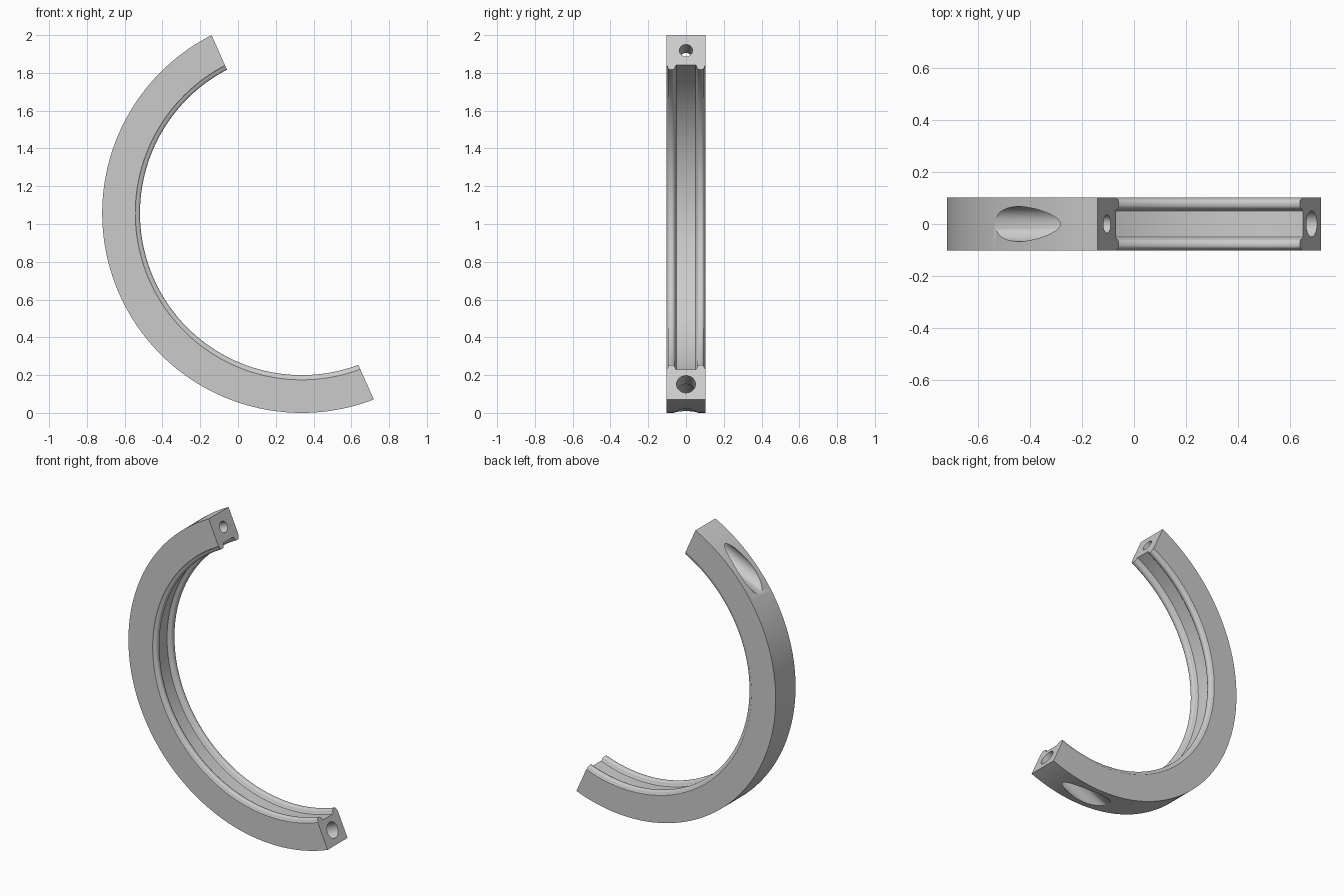
import bpy, bmesh
from math import asin, cos, sin, pi, radians
from mathutils import Matrix

cube = bpy.data.objects.get("Cube")
if cube:
    bpy.data.objects.remove(cube)

R = 1.057          # outer radius of the ring
CUT = 0.053        # clearance removed at the split plane
BOLT = 0.967       # bolt distance from the ring centre
SEAT = 0.165       # depth of the counterbore floor
STEPS = 128

# Split-plane frame: local x runs into the half ring, local z along the split
FRAME = Matrix.Translation((0.338, 0, R)) @ Matrix.Rotation(radians(156), 4, "Y")

grey = bpy.data.materials.new("plain grey")
grey.use_nodes = True
grey.diffuse_color = (0.6, 0.6, 0.6, 1)
grey.node_tree.nodes["Principled BSDF"].inputs["Base Color"].default_value = (0.6, 0.6, 0.6, 1)


def make_object(name, bm):
    bmesh.ops.recalc_face_normals(bm, faces=bm.faces)
    bm.transform(FRAME)
    mesh = bpy.data.meshes.new(name)
    bm.to_mesh(mesh)
    bm.free()
    mesh.materials.append(grey)
    obj = bpy.data.objects.new(name, mesh)
    bpy.context.collection.objects.link(obj)
    return obj


def bore(name, radius, start, end, z):
    bm = bmesh.new()
    place = Matrix.Translation(((start + end) / 2, 0, z)) @ Matrix.Rotation(pi / 2, 4, "Y")
    bmesh.ops.create_cone(bm, cap_ends=True, segments=48, radius1=radius,
                          radius2=radius, depth=end - start, matrix=place)
    obj = make_object(name, bm)
    obj.hide_render = True
    return obj


# Cross-section as (width, radius): outer wall, side, rounded rib, inner floor
half = [(0.1025, R), (0.1025, 0.882), (0.099, 0.879), (0.097, 0.872),
        (0.094, 0.863), (0.088, 0.858), (0.080, 0.857), (0.069, 0.858),
        (0.062, 0.862), (0.058, 0.869), (0.056, 0.879), (0.050, 0.885)]
section = half + [(-y, r) for y, r in reversed(half)]

# Sweep the section, ending every strand on the flat split plane
bm = bmesh.new()
rings = []
for i in range(STEPS + 1):
    ring = []
    for y, r in section:
        first = asin(CUT / r)
        a = first + (pi - 2 * first) * i / STEPS
        ring.append(bm.verts.new((r * sin(a), y, -r * cos(a))))
    rings.append(ring)
n = len(section)
for a, b in zip(rings, rings[1:]):
    for j in range(n):
        k = (j + 1) % n
        bm.faces.new((a[j], a[k], b[k], b[j]))
bm.faces.new(rings[0])
bm.faces.new(rings[-1][::-1])
clamp = make_object("half_ring_clamp", bm)

# Bolt holes with counterbores breaking out through the outer wall
cutters = []
for label, side, radius in (("upper", -1, 0.035), ("lower", 1, 0.05)):
    cutters.append(bore(label + "_bolt_hole", radius, -0.1, SEAT + 0.06, side * BOLT))
    cutters.append(bore(label + "_counterbore", 0.067, SEAT, 0.9, side * BOLT))

bpy.ops.object.select_all(action="DESELECT")
bpy.context.view_layer.objects.active = clamp
clamp.select_set(True)
for cutter in cutters:
    mod = clamp.modifiers.new(cutter.name, "BOOLEAN")
    mod.operation = "DIFFERENCE"
    mod.solver = "EXACT"
    mod.object = cutter
    bpy.ops.object.modifier_apply(modifier=mod.name)
    bpy.data.objects.remove(cutter)

bpy.ops.object.shade_smooth_by_angle(angle=radians(35))
